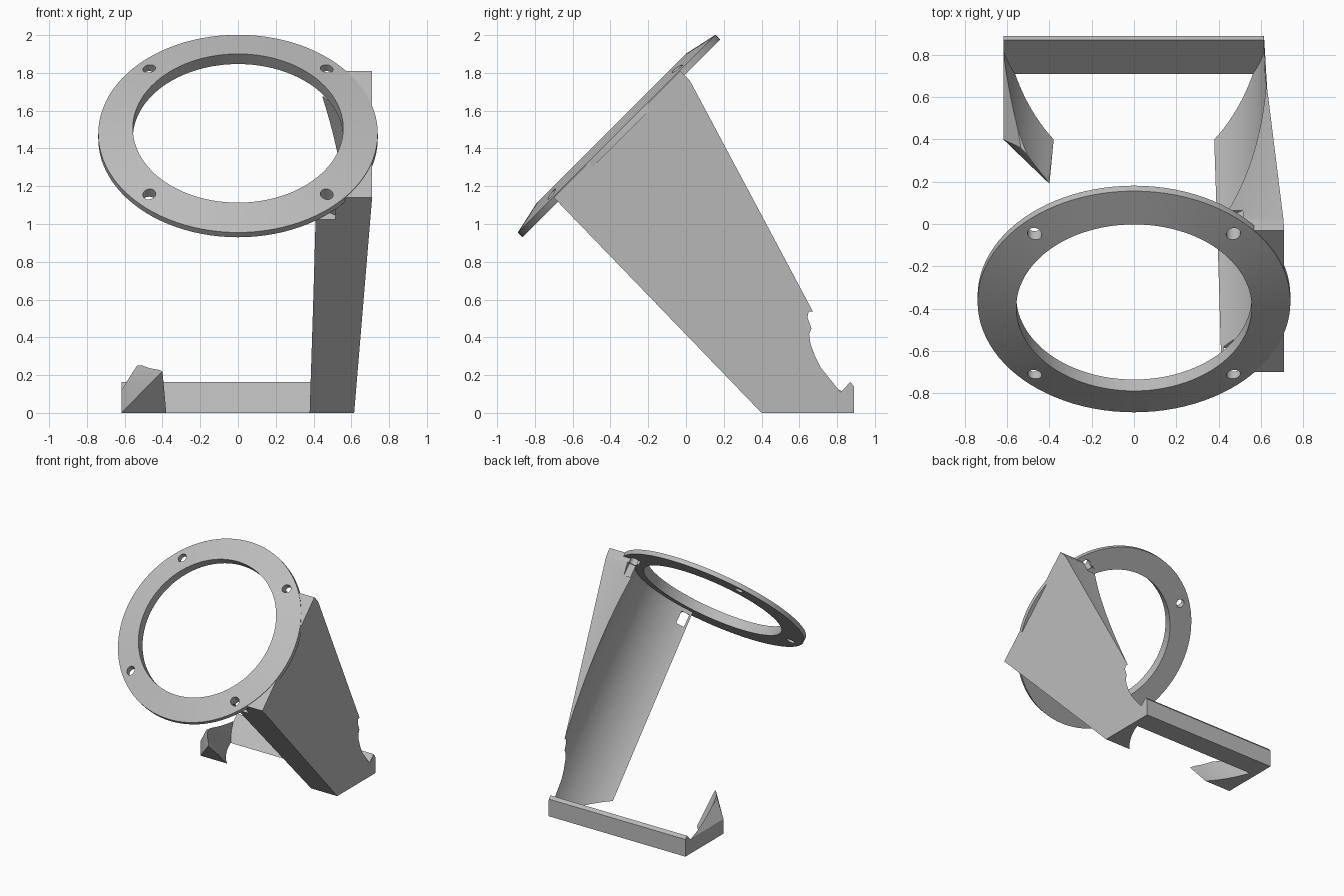
import bpy, bmesh, math
from mathutils import Matrix, Vector

if "Cube" in bpy.data.objects:
    bpy.data.objects.remove(bpy.data.objects["Cube"], do_unlink=True)

grey = bpy.data.materials.new("light grey")
grey.use_nodes = True
COLOUR = (0.5, 0.5, 0.5, 1)
grey.diffuse_color = COLOUR
grey.node_tree.nodes["Principled BSDF"].inputs["Base Color"].default_value = COLOUR

# Tilted frame of the ring: origin at the centre of its underside
TILT = Matrix.Translation((0, -0.342, 1.453)) @ Matrix.Rotation(math.radians(45), 4, 'X')
BORE = 0.63
BOLT = 0.47


def finish(name, bm):
    bmesh.ops.recalc_face_normals(bm, faces=bm.faces)
    mesh = bpy.data.meshes.new(name)
    bm.to_mesh(mesh)
    bm.free()
    mesh.materials.append(grey)
    ob = bpy.data.objects.new(name, mesh)
    bpy.context.collection.objects.link(ob)
    return ob


def tilted_cylinder(x, y, radius, low, high, sides):
    """Cutter cylinder along the ring axis."""
    bm = bmesh.new()
    place = TILT @ Matrix.Translation((x, y, (low + high) / 2))
    bmesh.ops.create_cone(bm, cap_ends=True, segments=sides, radius1=radius,
                          radius2=radius, depth=high - low, matrix=place)
    ob = finish("cutter", bm)
    ob.hide_render = True
    return ob


def activate(ob):
    bpy.ops.object.select_all(action='DESELECT')
    ob.select_set(True)
    bpy.context.view_layer.objects.active = ob


def cut(ob, cutter):
    activate(ob)
    mod = ob.modifiers.new("cut", 'BOOLEAN')
    mod.operation = 'DIFFERENCE'
    mod.solver = 'EXACT'
    mod.object = cutter
    bpy.ops.object.modifier_apply(modifier=mod.name)
    bpy.data.objects.remove(cutter, do_unlink=True)


def smooth(ob):
    activate(ob)
    bpy.ops.object.shade_smooth_by_angle(angle=math.radians(25))


def prism(name, profile, x_near, x_far):
    """Side profile (y, z) extruded across x; x_far may vary over the profile."""
    bm = bmesh.new()
    near = [bm.verts.new((x_near, y, z)) for y, z in profile]
    far = [bm.verts.new((x_far(y, z), y, z)) for y, z in profile]
    bm.faces.new(near)
    bm.faces.new(far)
    for i in range(len(profile)):
        j = (i + 1) % len(profile)
        bm.faces.new((near[i], near[j], far[j], far[i]))
    return finish(name, bm)


# Ring: slightly conical face, flat underside
bm = bmesh.new()
section = [(0.557, 0), (0.557, 0.076), (0.74, 0.036), (0.74, 0)]
SEG = 96
loops = []
for i in range(SEG):
    a = math.tau * i / SEG
    loops.append([bm.verts.new(TILT @ Vector((r * math.cos(a), r * math.sin(a), h)))
                  for r, h in section])
for i in range(SEG):
    p, q = loops[i], loops[(i + 1) % SEG]
    for k in range(4):
        m = (k + 1) % 4
        bm.faces.new((p[k], p[m], q[m], q[k]))
ring = finish("ring", bm)
for sx in (-1, 1):
    for sy in (-1, 1):
        cut(ring, tilted_cylinder(sx * BOLT, sy * BOLT, 0.034, -0.1, 0.2, 24))
smooth(ring)


# Side arm: flaring outwards towards the ring, hollowed by the round bore
def arm_outer(y, z):
    along = (z - y) / math.sqrt(2)
    t = min(max((along + 0.28) / 1.56, 0), 1)
    return 0.615 + 0.095 * t


arm_profile = [(0.4, 0), (0.89, 0), (0.89, 0.13), (0.87, 0.16), (0.83, 0.12),
               (0.79, 0.19), (0.76, 0.27), (0.75, 0.34), (0.75, 0.39),
               (0.02, 1.76), (-0.03, 1.81), (-0.7, 1.14)]
arm = prism("side_arm", arm_profile, 0.2, arm_outer)
cut(arm, tilted_cylinder(0, 0, BORE, -1.772, 0.3, 128))
for sy in (-1, 1):
    cut(arm, tilted_cylinder(BOLT, sy * BOLT, 0.034, -0.05, 0.2, 24))
    cut(arm, tilted_cylinder(BOLT, sy * BOLT, 0.052, -0.13, -0.03, 6))
smooth(arm)

# Rear bar with a sloping front
bar_profile = [(0.71, 0), (0.89, 0), (0.89, 0.14), (0.87, 0.163)]
prism("rear_bar", bar_profile, -0.618, lambda y, z: 0.613)

# Short hooked foot opposite the arm
bm = bmesh.new()
for co in [(-0.618, 0.4, 0), (-0.618, 0.4, 0.12), (-0.535, 0.36, 0.25),
           (-0.48, 0.3, 0.25), (-0.4, 0.19, 0.22), (-0.38, 0.4, 0),
           (-0.618, 0.84, 0), (-0.618, 0.84, 0.12), (-0.5, 0.84, 0)]:
    bm.verts.new(co)
hull = bmesh.ops.convex_hull(bm, input=bm.verts)
spare = [v for v in bm.verts if not v.link_faces]
bmesh.ops.delete(bm, geom=spare, context='VERTS')
foot = finish("hooked_foot", bm)
cut(foot, tilted_cylinder(0, 0, BORE, -1.772, 0.3, 128))
smooth(foot)
